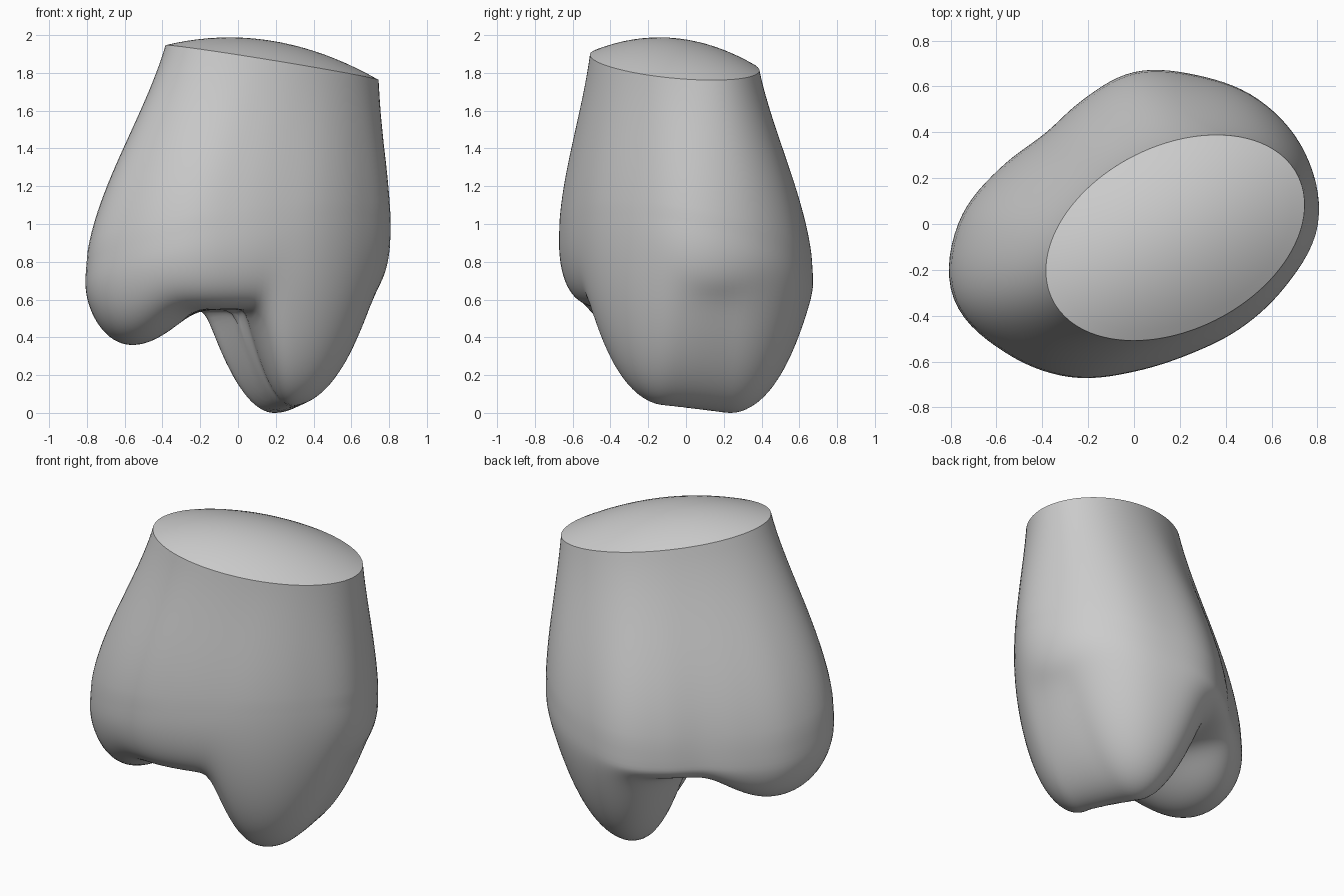
import bpy, bmesh, math

cube = bpy.data.objects.get("Cube")
if cube:
    bpy.data.objects.remove(cube, do_unlink=True)

SEGMENTS = 112
WALL_ROWS = 24
CAP_ROWS = 10
UNDER_ROWS = 38

# Widest outline: radii at sixteen even angles, counter-clockwise from +x
OUTLINE = [.805, .81, .77, .705, .665, .587, .555, .635,
           .77, .855, .795, .725, .645, .618, .65, .715]
# Cut end: a turned ellipse
RIM_X, RIM_Y, RIM_LONG, RIM_SHORT = .18, -.06, .6, .4
RIM_TURN = math.radians(27)


def outline_radius(angle):
    """Smooth periodic interpolation of the outline radii."""
    n = len(OUTLINE)
    u = angle / math.tau * n
    i = int(u)
    u -= i
    a, b, c, d = (OUTLINE[(i + k) % n] for k in (-1, 0, 1, 2))
    return b + .5 * u * (c - a + u * (2*a - 5*b + 4*c - d + u * (3*(b - c) + d - a)))


def outline_point(angle):
    r = outline_radius(angle)
    x, y = r * math.cos(angle), r * math.sin(angle)
    return x, y, .82 + .19 * x - .2 * y


def cap_point(angle, t):
    """Tilted, gently domed cut end."""
    rel = angle - RIM_TURN
    r = t / math.hypot(math.cos(rel) / RIM_LONG, math.sin(rel) / RIM_SHORT)
    dx, dy = r * math.cos(angle), r * math.sin(angle)
    return RIM_X + dx, RIM_Y + dy, 1.868 - .155 * dx - .03 * dy + .115 * (1 - t * t)


def wall_point(angle, s):
    """Nearly straight taper that turns upright at the widest outline."""
    top, low = cap_point(angle, 1), outline_point(angle)
    f = s * (.85 + s * (1.3 - 1.15 * s))
    return (top[0] + (low[0] - top[0]) * f,
            top[1] + (low[1] - top[1]) * f,
            top[2] + (low[2] - top[2]) * s)


def lobe_height(x, y):
    """Long deep lobe, short shallow lobe and the arch between, blended."""
    s = min(1, max(0, (y + .1) / .33))
    dx = x - (.28 - .09 * s)
    dy = y - (-.1 + .33 * s)
    inner = 1.8 + 2 * (1 - s) if dx < 0 else 1
    deep = .01 + .04 * (1 - s) + 2.3 * (inner * dx * dx + dy * dy)
    shallow = .36 + 1.6 * (x + .6) ** 2 + .75 * (y + .13) ** 2
    arch = .56
    k = .04
    return -k * math.log(sum(math.exp(-h / k) for h in (deep, shallow, arch)))


def under_point(angle, t):
    x, y, z = outline_point(angle)
    b = lobe_height(x * t, y * t)
    return x * t, y * t, z - (z - b) * math.sqrt(max(0, 1 - t ** 8))


bm = bmesh.new()
angles = [math.tau * i / SEGMENTS for i in range(SEGMENTS)]


def ring(func, value):
    return [bm.verts.new(func(a, value)) for a in angles]


# Rings run from the cap centre, down the wall, to the underside centre
rings = [ring(cap_point, i / CAP_ROWS) for i in range(1, CAP_ROWS + 1)]
rings += [ring(wall_point, i / WALL_ROWS) for i in range(1, WALL_ROWS + 1)]
rings += [ring(under_point, math.sin(math.pi / 2 * i / UNDER_ROWS))
          for i in range(UNDER_ROWS - 1, 0, -1)]

for upper, lower in zip(rings, rings[1:]):
    for i in range(SEGMENTS):
        j = (i + 1) % SEGMENTS
        bm.faces.new((upper[i], lower[i], lower[j], upper[j]))

# Close both ends with fans
cap_centre = bm.verts.new(cap_point(0, 0))
under_centre = bm.verts.new(under_point(0, 0))
for i in range(SEGMENTS):
    j = (i + 1) % SEGMENTS
    bm.faces.new((cap_centre, rings[0][i], rings[0][j]))
    bm.faces.new((under_centre, rings[-1][j], rings[-1][i]))

# Soften the underside folds
soft = [v for r in rings[CAP_ROWS + WALL_ROWS - 3:] for v in r] + [under_centre]
for _ in range(4):
    bmesh.ops.smooth_vert(bm, verts=soft, factor=.4,
                          use_axis_x=True, use_axis_y=True, use_axis_z=True)
bmesh.ops.recalc_face_normals(bm, faces=bm.faces)

# Rest the lowest point on the ground
lowest = min(v.co.z for v in bm.verts)
bmesh.ops.translate(bm, verts=bm.verts, vec=(0, 0, -lowest))

mesh = bpy.data.meshes.new("bone_end")
bm.to_mesh(mesh)
bm.free()
body = bpy.data.objects.new("bone_end", mesh)
bpy.context.collection.objects.link(body)

grey = bpy.data.materials.new("plain_grey")
grey.use_nodes = True
colour = (.6, .6, .6, 1)
grey.diffuse_color = colour
grey.node_tree.nodes["Principled BSDF"].inputs["Base Color"].default_value = colour
mesh.materials.append(grey)

bpy.ops.object.select_all(action="DESELECT")
body.select_set(True)
bpy.context.view_layer.objects.active = body
bpy.ops.object.shade_smooth_by_angle(angle=math.radians(40))
